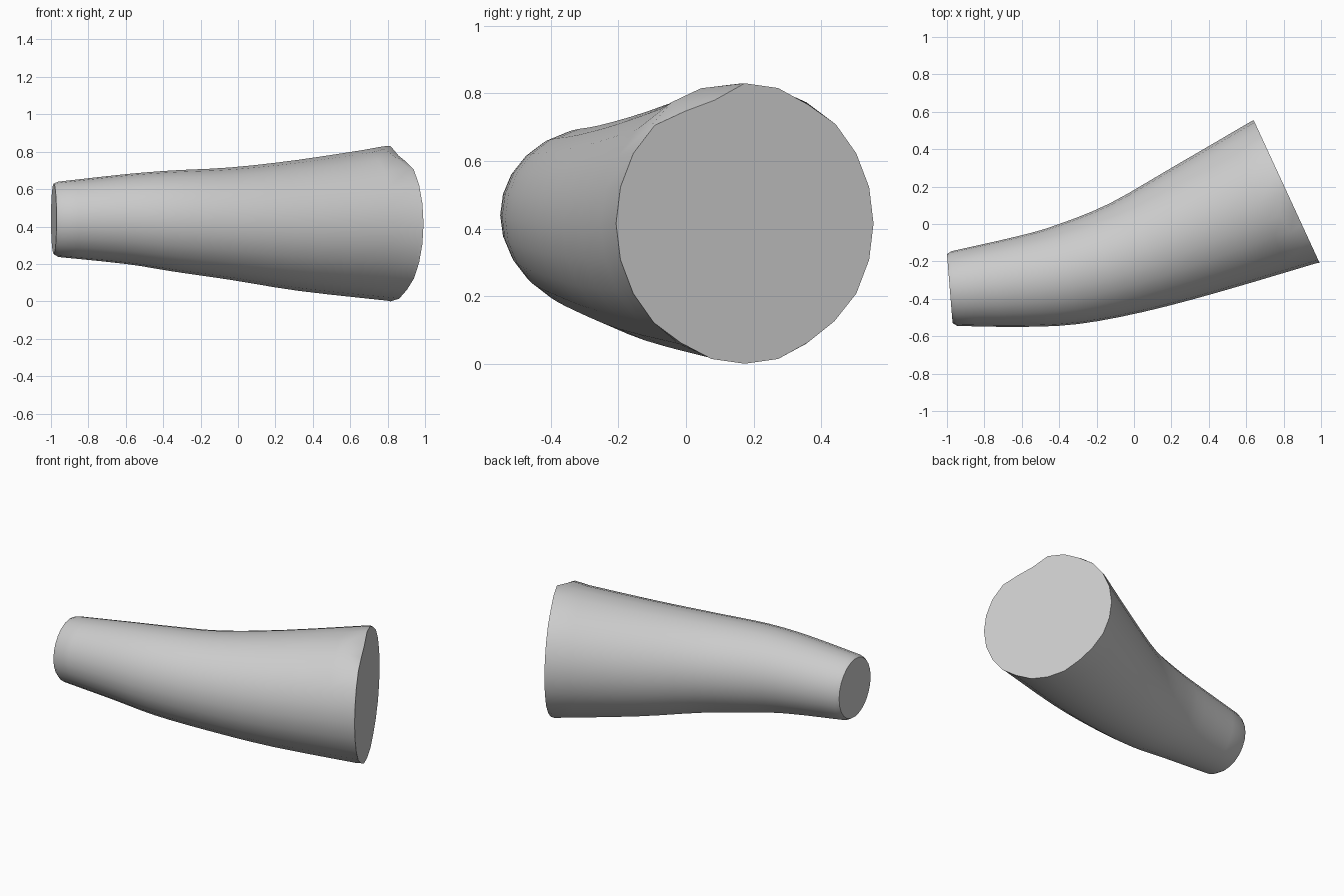
import bpy, bmesh, math
from mathutils import Vector

if "Cube" in bpy.data.objects:
    bpy.data.objects.remove(bpy.data.objects["Cube"])

N = 24
# Cross-sections: back x, back y, front x, front y, z min, z max
SECTIONS = [
    (-0.975, -0.145, -0.945, -0.545, 0.237, 0.640),
    (-0.60, -0.06, -0.60, -0.55, 0.20, 0.68),
    (-0.40, 0.00, -0.30, -0.535, 0.16, 0.70),
    (-0.13, 0.11, 0.05, -0.470, 0.115, 0.716),
    (0.20, 0.30, 0.45, -0.365, 0.056, 0.757),
    (0.62, 0.545, 0.97, -0.211, 0.004, 0.829),
]
SMALL_END = (-1.0, -0.16, -0.97, -0.53, 0.252, 0.63)
LARGE_END = (0.64, 0.555, 0.992, -0.207, 0.0, 0.83)
AXIS = Vector((0.91, 0.42, 0))

# Worn rim: step index -> inward scale of the cap rim, setback of the wall
RIM = {3: 0.99, 4: 0.925, 5: 0.91, 8: 0.98, 15: 0.985, 16: 0.98, 20: 0.985}
SETBACK = {4: 0.05, 5: 0.06, 6: 0.02}


def ring(s, scale={}, back={}):
    b, f = Vector((s[0], s[1], 0)), Vector((s[2], s[3], 0))
    mid, half = (b + f) / 2, (f - b) / 2
    zc, zr = (s[4] + s[5]) / 2, (s[5] - s[4]) / 2
    pts = []
    for i in range(N):
        a = 2 * math.pi * i / N
        k = scale.get(i, 1.0)
        p = mid + half * math.cos(a) * k
        p.z = zc + zr * math.sin(a) * k
        pts.append(p - AXIS * back.get(i, 0.0))
    return pts


def between(a, b, c, d, t):
    return tuple(0.5 * (2 * q + (r - p) * t + (2 * p - 5 * q + 4 * r - s) * t * t
                        + (3 * q - p - 3 * r + s) * t ** 3)
                 for p, q, r, s in zip(a, b, c, d))


# Smooth curved body
rings = [ring(SMALL_END)]
last = len(SECTIONS) - 1
for i in range(last):
    q = [SECTIONS[max(0, min(last, i + k))] for k in (-1, 0, 1, 2)]
    rings += [ring(between(*q, t / 3)) for t in range(3)]

# Large end with chipped rim
rings.append(ring(SECTIONS[-1], back=SETBACK))
rings.append(ring(LARGE_END, scale=RIM))

bm = bmesh.new()
loops = [[bm.verts.new(p) for p in r] for r in rings]
for a, b in zip(loops, loops[1:]):
    for i in range(N):
        j = (i + 1) % N
        bm.faces.new((a[i], a[j], b[j], b[i]))
bm.faces.new(loops[0])
bm.faces.new(loops[-1])
bmesh.ops.recalc_face_normals(bm, faces=bm.faces)

mesh = bpy.data.meshes.new("curved_tapered_stub")
bm.to_mesh(mesh)
bm.free()
obj = bpy.data.objects.new("curved_tapered_stub", mesh)
bpy.context.collection.objects.link(obj)
bpy.context.view_layer.objects.active = obj
obj.select_set(True)
bpy.ops.object.shade_smooth_by_angle(angle=math.radians(35))
